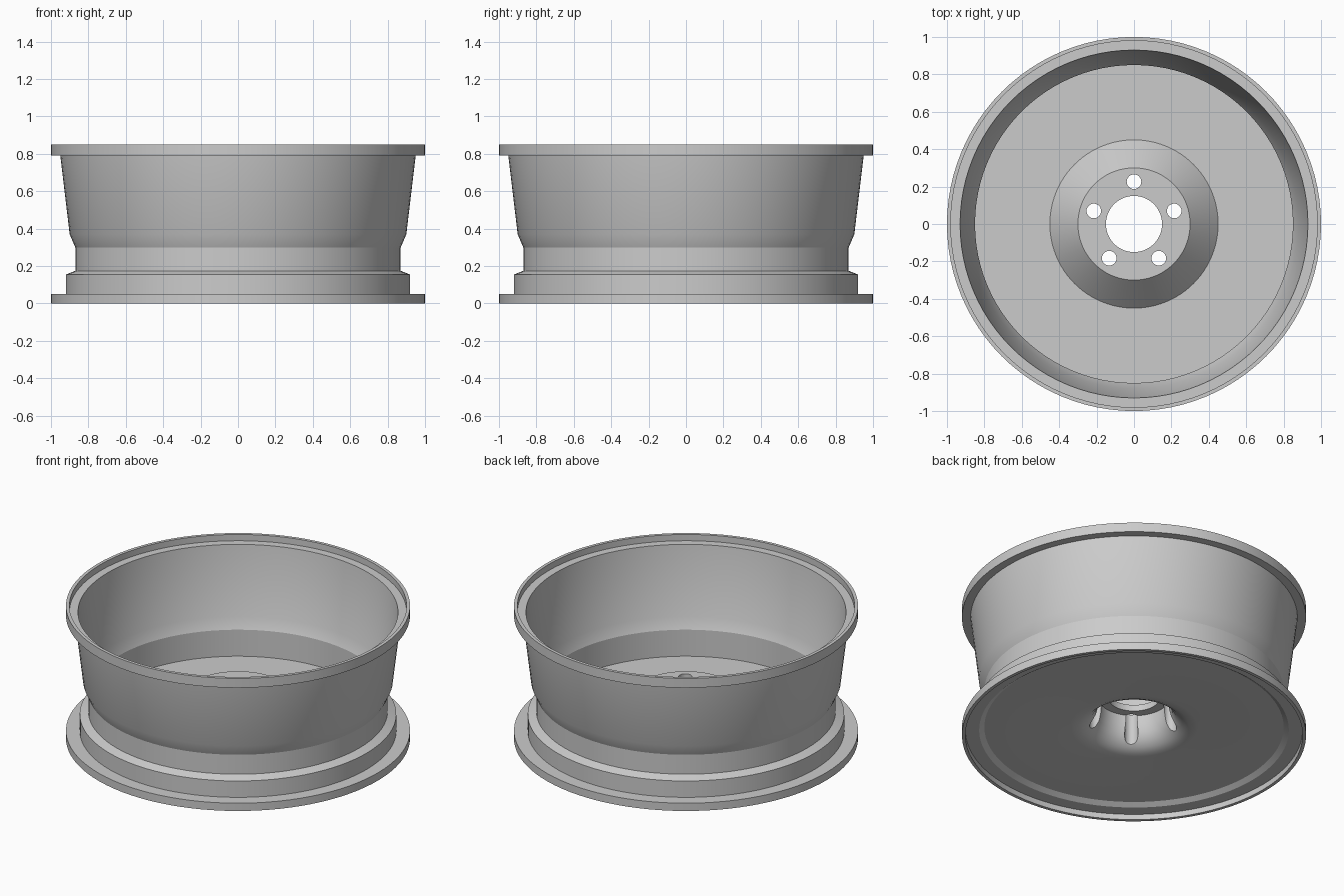
import bpy, bmesh
from math import cos, sin, pi, radians

if "Cube" in bpy.data.objects:
    bpy.data.objects.remove(bpy.data.objects["Cube"])

SEG = 96


def activate(ob):
    bpy.ops.object.select_all(action='DESELECT')
    ob.select_set(True)
    bpy.context.view_layer.objects.active = ob


def revolve(name, profile):
    """Closed (radius, z) outline turned around the z axis."""
    bm = bmesh.new()
    rings = []
    for i in range(SEG):
        a = 2 * pi * i / SEG
        rings.append([bm.verts.new((r * cos(a), r * sin(a), z)) for r, z in profile])
    n = len(profile)
    for i in range(SEG):
        p, q = rings[i], rings[(i + 1) % SEG]
        for j in range(n):
            k = (j + 1) % n
            bm.faces.new((p[j], q[j], q[k], p[k]))
    bmesh.ops.recalc_face_normals(bm, faces=bm.faces)
    me = bpy.data.meshes.new(name)
    bm.to_mesh(me)
    bm.free()
    ob = bpy.data.objects.new(name, me)
    bpy.context.collection.objects.link(ob)
    return ob


# Outer barrel with both flanges
outside = [(0.98, 0.0), (1.0, 0.0), (1.0, 0.05), (0.92, 0.05), (0.92, 0.155),
           (0.87, 0.175), (0.87, 0.30), (0.90, 0.37), (0.95, 0.79),
           (1.0, 0.79), (1.0, 0.85)]
# Top lip, inner barrel wall, disc top and raised hub
inside = [(0.98, 0.85), (0.98, 0.81), (0.93, 0.81), (0.88, 0.37), (0.85, 0.30),
          (0.85, 0.13), (0.45, 0.13), (0.30, 0.29), (0.15, 0.29)]
# Centre bore, flared hub cavity, disc underside and bottom lip
underside = [(0.15, 0.25), (0.205, 0.25), (0.21, 0.20), (0.222, 0.15),
             (0.245, 0.11), (0.28, 0.078), (0.32, 0.06), (0.37, 0.055),
             (0.87, 0.055), (0.90, 0.035), (0.98, 0.035)]
wheel = revolve("wheel_rim", outside + inside + underside)

# Five bolt holes
for i in range(5):
    a = radians(90 + 72 * i)
    bpy.ops.mesh.primitive_cylinder_add(vertices=32, radius=0.039, depth=1.0,
                                        location=(0.226 * cos(a), 0.226 * sin(a), 0.2))
    cutter = bpy.context.object
    cutter.name = "bolt_hole_cutter"
    cutter.hide_render = True
    activate(wheel)
    mod = wheel.modifiers.new("bolt_hole", 'BOOLEAN')
    mod.operation = 'DIFFERENCE'
    mod.solver = 'EXACT'
    mod.object = cutter
    bpy.ops.object.modifier_apply(modifier=mod.name)
    bpy.data.objects.remove(cutter, do_unlink=True)

activate(wheel)
bpy.ops.object.shade_smooth_by_angle(angle=radians(20))
